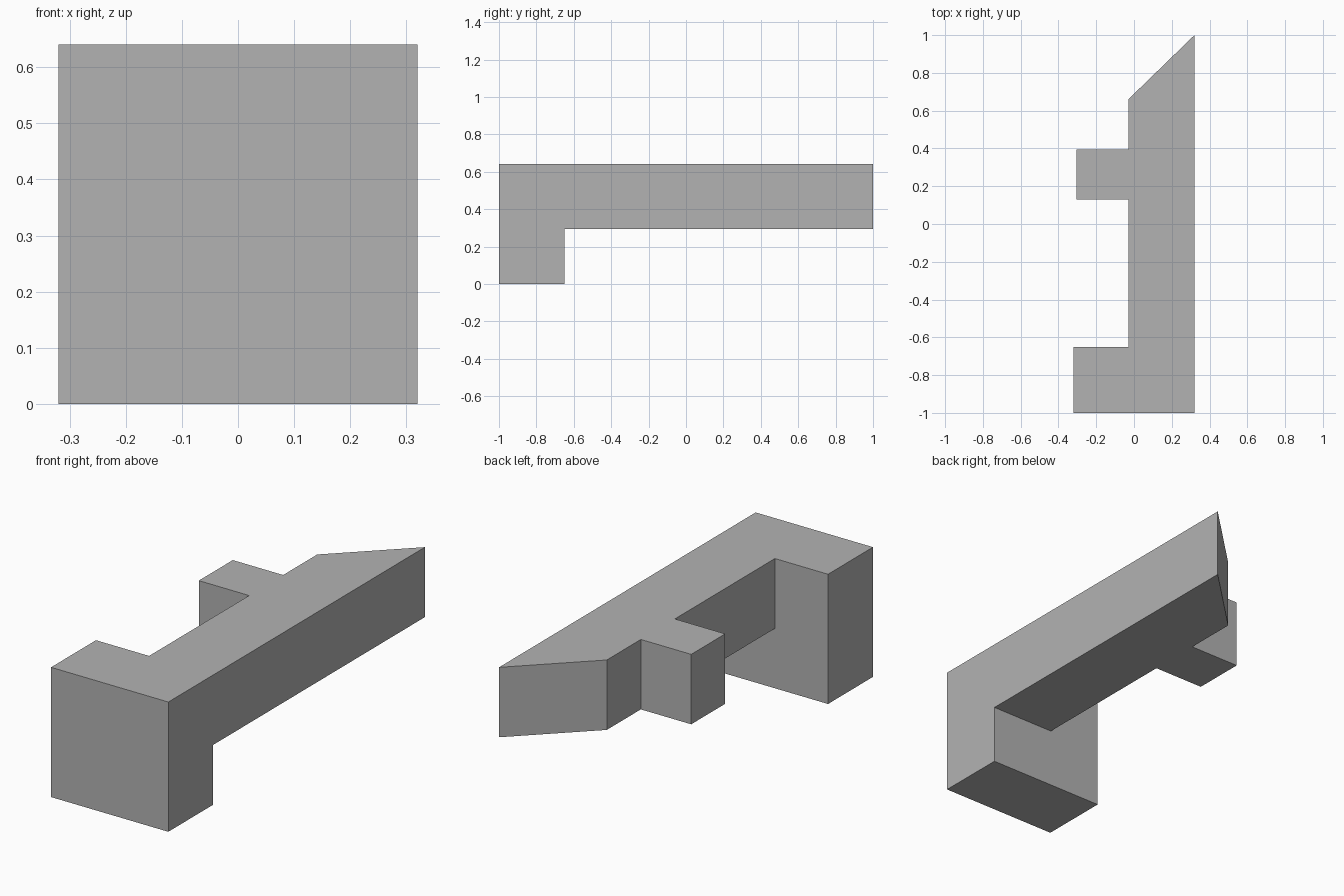
import bpy
import bmesh

# Remove the default cube
cube = bpy.data.objects.get("Cube")
if cube:
    bpy.data.objects.remove(cube, do_unlink=True)

# Key levels and widths
TOP, UNDERSIDE, FLOOR = 0.64, 0.295, 0.0
LEFT, INNER, RIGHT, TAB = 0.32, -0.03, -0.32, -0.305
FRONT, FOOT_BACK, TIP = -1.0, -0.65, 1.0
TAB_FRONT, TAB_BACK, CHAMFER = 0.13, 0.395, 0.66

bm = bmesh.new()


def plan_face(points):
    return bm.faces.new([bm.verts.new((x, y, TOP)) for x, y in points])


def extrude_down(faces, depth):
    result = bmesh.ops.extrude_face_region(bm, geom=faces)["geom"]
    verts = [g for g in result if isinstance(g, bmesh.types.BMVert)]
    bmesh.ops.translate(bm, vec=(0, 0, -depth), verts=verts)
    return [g for g in result if isinstance(g, bmesh.types.BMFace)]


# Plan of the foot block, the long beam with its slanted tip, and the side tab
plan_face([(RIGHT, FRONT), (LEFT, FRONT), (LEFT, FOOT_BACK),
           (INNER, FOOT_BACK), (RIGHT, FOOT_BACK)])
plan_face([(INNER, FOOT_BACK), (LEFT, FOOT_BACK), (LEFT, TIP),
           (INNER, CHAMFER), (INNER, TAB_BACK), (INNER, TAB_FRONT)])
plan_face([(TAB, TAB_FRONT), (INNER, TAB_FRONT),
           (INNER, TAB_BACK), (TAB, TAB_BACK)])
bmesh.ops.remove_doubles(bm, verts=bm.verts[:], dist=0.0001)

# Thicken the whole plan, then pull the foot down to the floor
undersides = extrude_down(bm.faces[:], TOP - UNDERSIDE)
foot = [f for f in undersides if f.calc_center_median().y < FOOT_BACK]
extrude_down(foot, UNDERSIDE - FLOOR)

# Merge coplanar faces into clean flat sides
bmesh.ops.recalc_face_normals(bm, faces=bm.faces[:])
bmesh.ops.dissolve_limit(bm, angle_limit=0.01, verts=bm.verts[:], edges=bm.edges[:])

mesh = bpy.data.meshes.new("hooked_beam")
bm.to_mesh(mesh)
bm.free()

# Plain grey material
grey = bpy.data.materials.new("plain_grey")
grey.use_nodes = True
colour = (0.45, 0.45, 0.45, 1.0)
grey.diffuse_color = colour
grey.node_tree.nodes["Principled BSDF"].inputs["Base Color"].default_value = colour
mesh.materials.append(grey)

beam = bpy.data.objects.new("hooked_beam", mesh)
bpy.context.collection.objects.link(beam)
